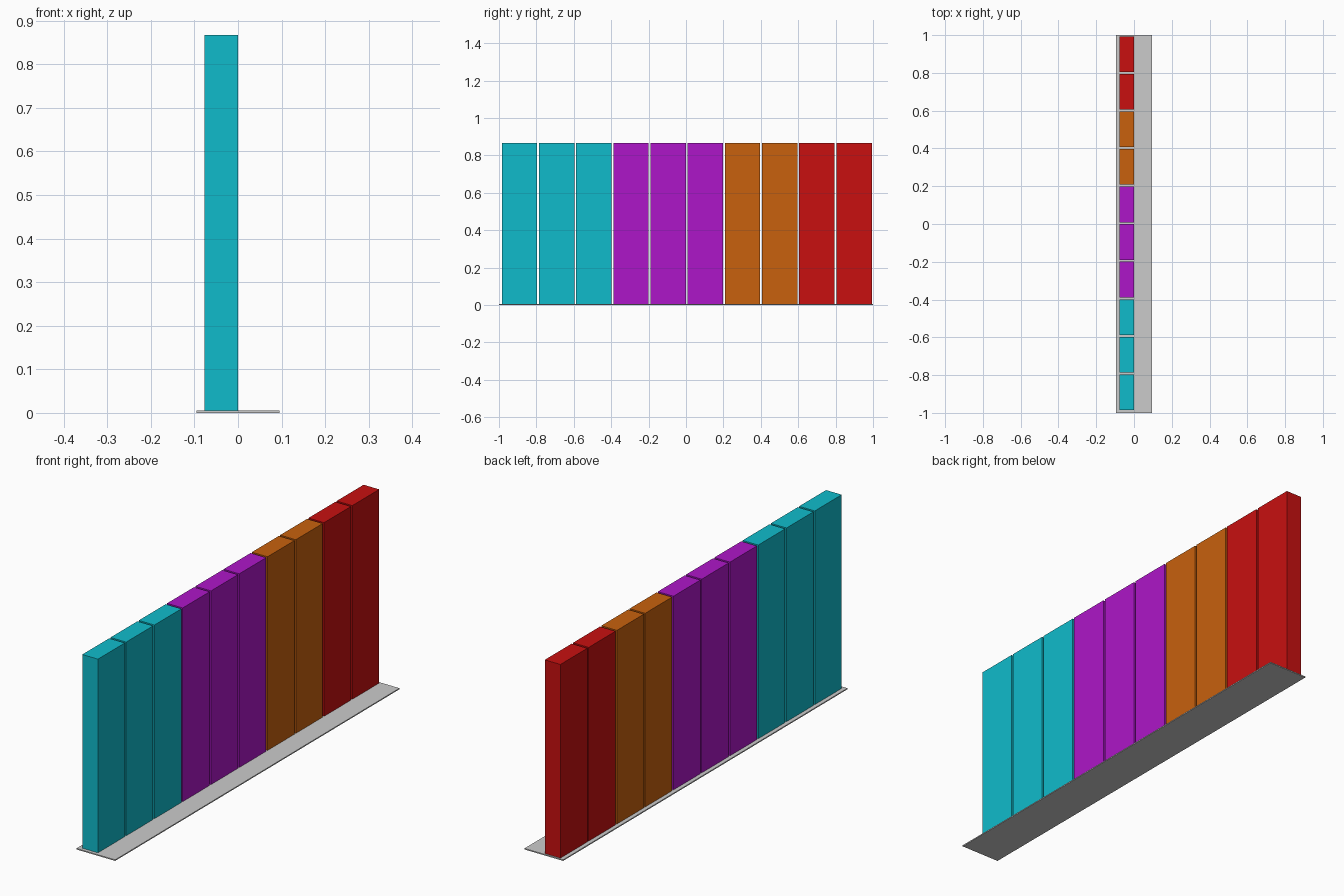
import bpy

if "Cube" in bpy.data.objects:
    bpy.data.objects.remove(bpy.data.objects["Cube"])


def box(name, lo, hi, mat=None):
    size = [b - a for a, b in zip(lo, hi)]
    centre = [(a + b) / 2 for a, b in zip(lo, hi)]
    bpy.ops.mesh.primitive_cube_add(size=1, location=centre)
    ob = bpy.context.object
    ob.name = name
    ob.scale = size
    bpy.ops.object.transform_apply(location=False, rotation=False, scale=True)
    if mat:
        ob.data.materials.append(mat)
    return ob


def material(name, rgb):
    mat = bpy.data.materials.new(name)
    mat.diffuse_color = (*rgb, 1)
    mat.use_nodes = True
    mat.node_tree.nodes["Principled BSDF"].inputs["Base Color"].default_value = mat.diffuse_color
    return mat


BASE_TOP = 0.005
TOP = 0.867
START, PITCH, WIDTH = -0.985, 0.1988, 0.189

# Thin base plate
box("base_plate", (-0.095, -1, 0), (0.095, 1, BASE_TOP))

# Row of upright panels in colour groups, front to back
groups = [
    ("cyan", (0.005, 0.50, 0.60), 3),
    ("purple", (0.42, 0.008, 0.58), 3),
    ("orange", (0.58, 0.12, 0.004), 2),
    ("red", (0.58, 0.005, 0.005), 2),
]
i = 0
for colour, rgb, count in groups:
    mat = material(colour, rgb)
    for n in range(count):
        y = START + i * PITCH
        box(f"{colour}_panel_{n + 1}", (-0.077, y, BASE_TOP), (0, y + WIDTH, TOP), mat)
        i += 1
